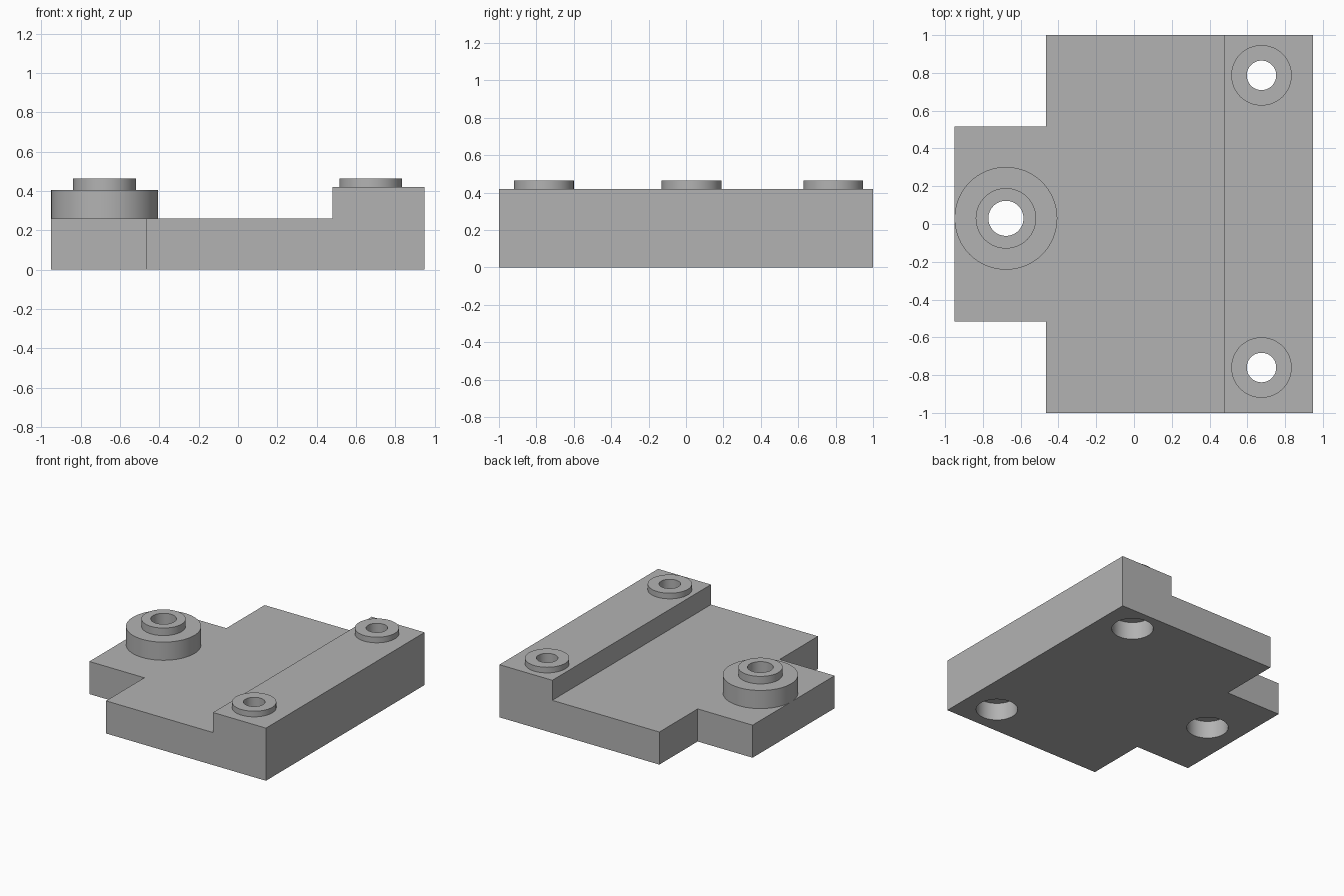
import bpy
import bmesh
from math import cos, sin, tau, radians

if "Cube" in bpy.data.objects:
    bpy.data.objects.remove(bpy.data.objects["Cube"], do_unlink=True)

grey = bpy.data.materials.new("plain grey")
grey.use_nodes = True
grey.diffuse_color = (0.45, 0.45, 0.45, 1)
grey.node_tree.nodes["Principled BSDF"].inputs["Base Color"].default_value = grey.diffuse_color


def circle(x, y, r, n=64):
    return [(x + r * cos(tau * i / n), y + r * sin(tau * i / n)) for i in range(n)]


def loft(name, sections):
    """Closed solid through (outline, height) sections, bottom to top."""
    bm = bmesh.new()
    rings = [[bm.verts.new((x, y, z)) for x, y in outline] for outline, z in sections]
    bm.faces.new(rings[0])
    bm.faces.new(rings[-1])
    for low, high in zip(rings, rings[1:]):
        for i in range(len(low)):
            bm.faces.new((low[i - 1], low[i], high[i], high[i - 1]))
    bmesh.ops.recalc_face_normals(bm, faces=bm.faces)
    mesh = bpy.data.meshes.new(name)
    bm.to_mesh(mesh)
    bm.free()
    mesh.materials.append(grey)
    obj = bpy.data.objects.new(name, mesh)
    bpy.context.collection.objects.link(obj)
    return obj


def prism(name, outline, z0, z1):
    return loft(name, [(outline, z0), (outline, z1)])


BASE_TOP, RAIL_TOP, COLLAR_TOP, BOSS_TOP = 0.26, 0.42, 0.405, 0.465
LEFT, STEP, RAIL, RIGHT, TAB = -0.95, -0.465, 0.48, 0.947, 0.517

# Base plate with its narrower tab, and the raised rail
parts = [
    prism("base_plate", [(STEP, -1), (RIGHT, -1), (RIGHT, 1), (STEP, 1), (STEP, TAB),
                         (LEFT, TAB), (LEFT, -TAB), (STEP, -TAB)], 0, BASE_TOP),
    prism("raised_rail", [(RAIL, -1), (RIGHT, -1), (RIGHT, 1), (RAIL, 1)], BASE_TOP, RAIL_TOP),
    prism("tab_collar", circle(-0.678, 0.03, 0.272), BASE_TOP, COLLAR_TOP),
]

# Bosses and the stepped holes through them
cutters = []
for name, x, y, bottom, bore in (("tab", -0.678, 0.03, COLLAR_TOP, 0.093),
                                 ("back", 0.675, 0.787, RAIL_TOP, 0.078),
                                 ("front", 0.675, -0.76, RAIL_TOP, 0.078)):
    parts.append(prism(name + "_boss", circle(x, y, 0.16), bottom, BOSS_TOP))
    wide, narrow = circle(x, y, 0.152), circle(x, y, bore)
    cutter = loft(name + "_hole_cutter", [(wide, -0.1), (wide, 0.14), (narrow, 0.14), (narrow, 0.6)])
    cutter.hide_render = True
    cutters.append((cutter, x, y))

# Cut each hole only through the parts it meets
for part in parts:
    xs = [v.co.x for v in part.data.vertices]
    ys = [v.co.y for v in part.data.vertices]
    for cutter, x, y in cutters:
        if min(xs) < x < max(xs) and min(ys) < y < max(ys):
            cut = part.modifiers.new("hole", 'BOOLEAN')
            cut.operation = 'DIFFERENCE'
            cut.solver = 'EXACT'
            cut.object = cutter
            bpy.context.view_layer.objects.active = part
            bpy.ops.object.modifier_apply(modifier=cut.name)

for cutter, x, y in cutters:
    bpy.data.objects.remove(cutter, do_unlink=True)

# Smooth round walls, crisp edges
bpy.ops.object.select_all(action='DESELECT')
for part in parts:
    part.select_set(True)
bpy.context.view_layer.objects.active = parts[0]
bpy.ops.object.shade_smooth_by_angle(angle=radians(30))
